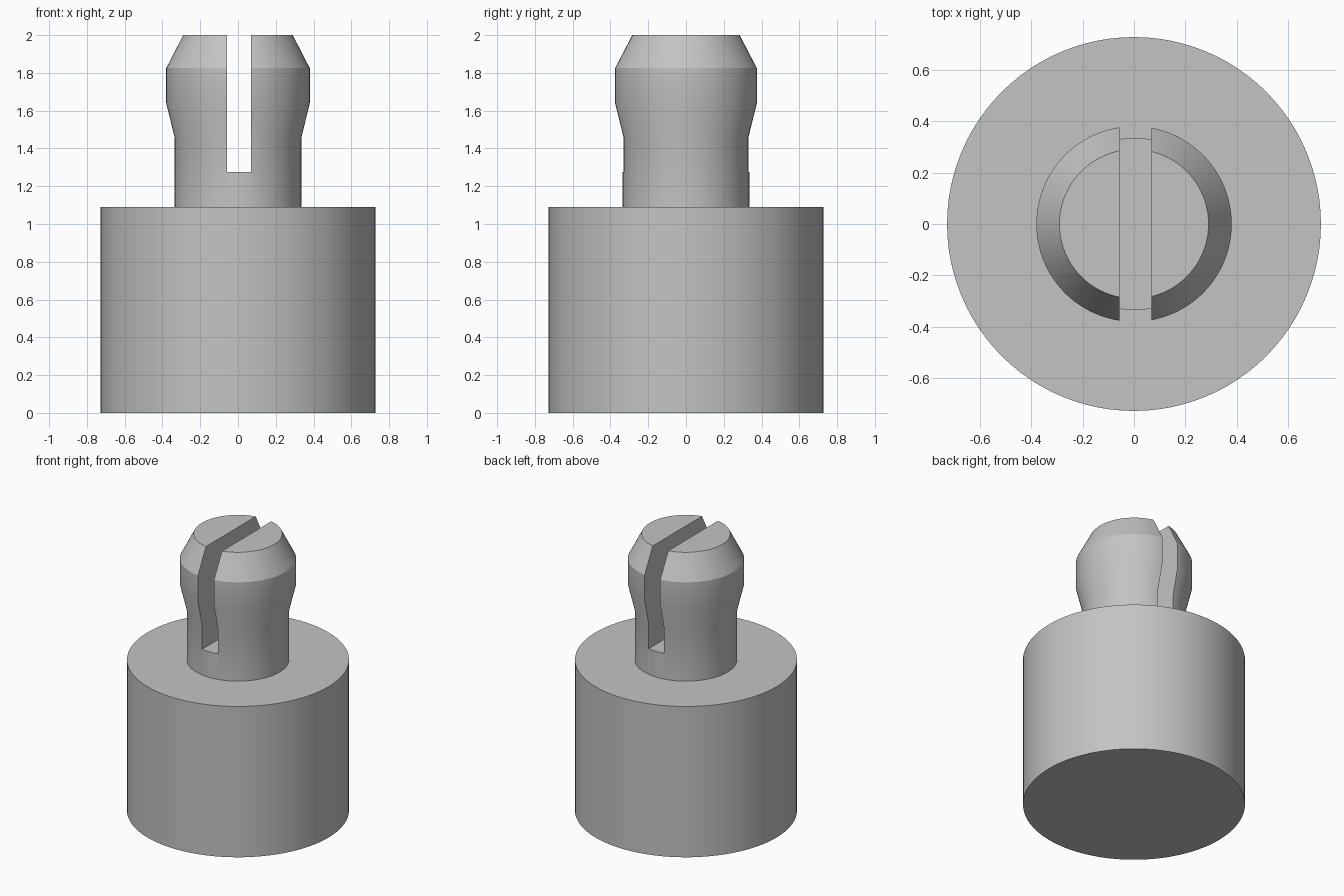
import bpy
import bmesh
import math

cube = bpy.data.objects.get("Cube")
if cube:
    bpy.data.objects.remove(cube, do_unlink=True)

# Single grey plastic
grey = bpy.data.materials.new("grey_plastic")
grey.use_nodes = True
colour = (0.55, 0.55, 0.55, 1)
grey.diffuse_color = colour
grey.node_tree.nodes["Principled BSDF"].inputs["Base Color"].default_value = colour


def add_object(name, bm):
    bmesh.ops.recalc_face_normals(bm, faces=bm.faces)
    mesh = bpy.data.meshes.new(name)
    bm.to_mesh(mesh)
    bm.free()
    mesh.materials.append(grey)
    obj = bpy.data.objects.new(name, mesh)
    bpy.context.collection.objects.link(obj)
    return obj


def lathe(name, profile, sides):
    """Revolve (radius, height) points into a closed solid."""
    bm = bmesh.new()
    rings = []
    for r, z in profile:
        angles = [2 * math.pi * i / sides for i in range(sides)]
        rings.append([bm.verts.new((r * math.cos(a), r * math.sin(a), z)) for a in angles])
    for low, high in zip(rings, rings[1:]):
        for i in range(sides):
            j = (i + 1) % sides
            bm.faces.new((low[i], low[j], high[j], high[i]))
    bm.faces.new(rings[0][::-1])
    bm.faces.new(rings[-1])
    return add_object(name, bm)


# Round base with a bulged snap pin, turned from one profile
BASE_R, BASE_TOP = 0.727, 1.09
NECK_R, BULGE_R, TIP_R = 0.335, 0.38, 0.29
peg = lathe("base_with_snap_pin", [
    (BASE_R, 0), (BASE_R, BASE_TOP),
    (NECK_R, BASE_TOP), (NECK_R, 1.455),
    (BULGE_R, 1.64), (BULGE_R, 1.825), (TIP_R, 2),
], 96)

# Slot through the pin, slightly off centre
SLOT_LEFT, SLOT_RIGHT, SLOT_FLOOR, SLOT_TOP = -0.057, 0.069, 1.275, 2.2
bm = bmesh.new()
bmesh.ops.create_cube(bm, size=1)
bmesh.ops.scale(bm, verts=bm.verts, vec=(SLOT_RIGHT - SLOT_LEFT, 1.2, SLOT_TOP - SLOT_FLOOR))
bmesh.ops.translate(bm, verts=bm.verts,
                    vec=((SLOT_LEFT + SLOT_RIGHT) / 2, 0, (SLOT_TOP + SLOT_FLOOR) / 2))
cutter = add_object("slot_cutter", bm)

bpy.ops.object.select_all(action="DESELECT")
peg.select_set(True)
bpy.context.view_layer.objects.active = peg
cut = peg.modifiers.new("slot", "BOOLEAN")
cut.operation = "DIFFERENCE"
cut.solver = "EXACT"
cut.object = cutter
bpy.ops.object.modifier_apply(modifier=cut.name)
bpy.data.objects.remove(cutter, do_unlink=True)

# Smooth round walls, crisp rims and slot edges
bpy.ops.object.shade_smooth_by_angle(angle=math.radians(25))
